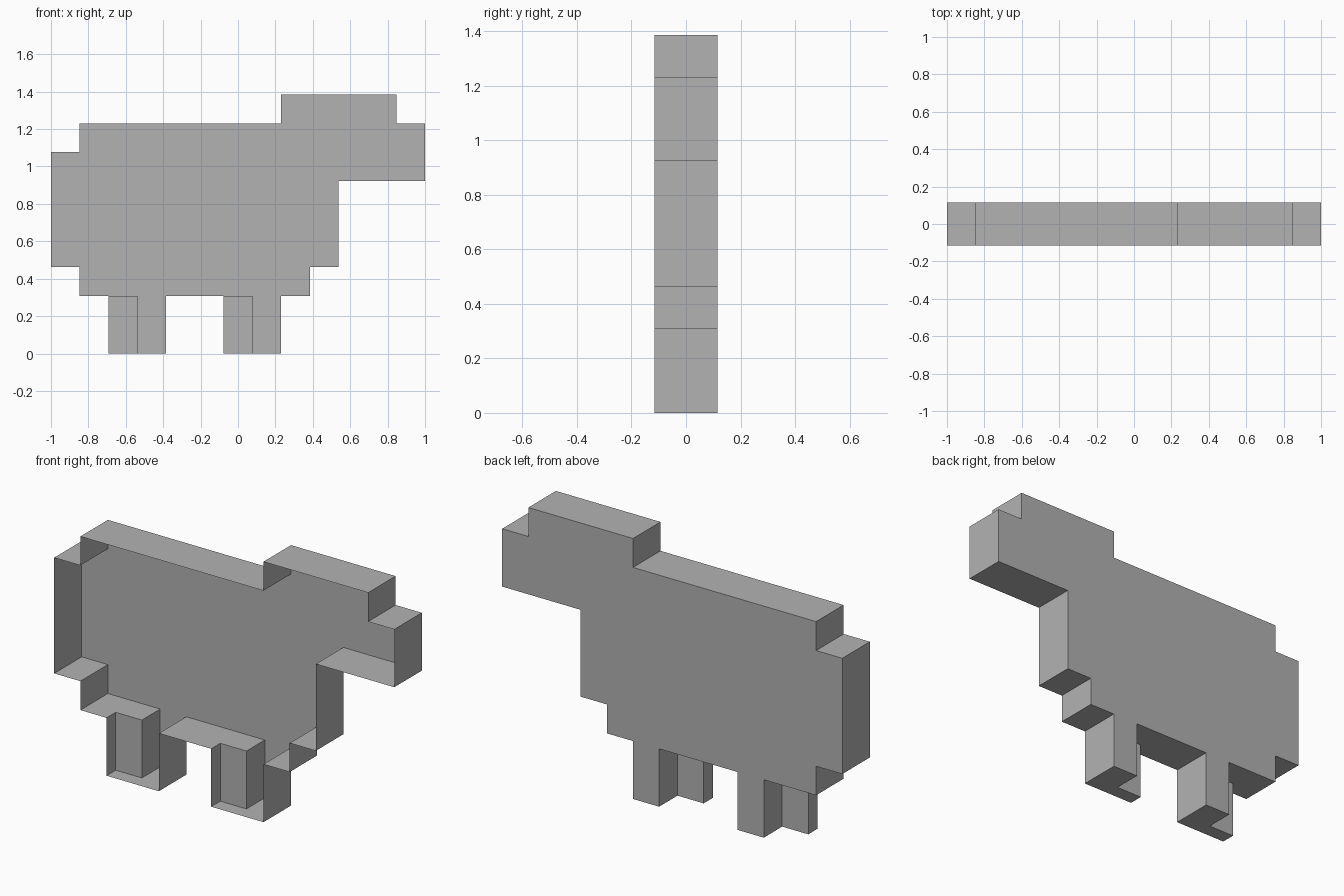
import bpy
import bmesh

cube = bpy.data.objects.get("Cube")
if cube:
    bpy.data.objects.remove(cube, do_unlink=True)

U = 2 / 13                          # one block unit
FRONT, MID, BACK = -0.75, -0.25, 0.75

grey = bpy.data.materials.new("plain grey")
grey.use_nodes = True
grey.diffuse_color = (0.448, 0.448, 0.448, 1)
grey.node_tree.nodes["Principled BSDF"].inputs["Base Color"].default_value = grey.diffuse_color


def build(name, faces):
    """Join faces given in block units into one shell, underside facing down."""
    bm = bmesh.new()
    for pts in faces:
        bm.faces.new([bm.verts.new(((x - 6.5) * U, y * U, z * U)) for x, y, z in pts])
    bmesh.ops.remove_doubles(bm, verts=bm.verts, dist=0.001)
    bmesh.ops.recalc_face_normals(bm, faces=bm.faces)
    bm.normal_update()
    lowest = min(bm.faces, key=lambda f: f.calc_center_median().z)
    if lowest.normal.z > 0:
        bmesh.ops.reverse_faces(bm, faces=bm.faces)
    mesh = bpy.data.meshes.new(name)
    bm.to_mesh(mesh)
    bm.free()
    mesh.materials.append(grey)
    obj = bpy.data.objects.new(name, mesh)
    bpy.context.collection.objects.link(obj)


# Body: stepped back panel with a rim, open at the front
outline = [(9, 2), (9, 3), (10, 3), (10, 6), (13, 6), (13, 8), (12, 8), (12, 9),
           (8, 9), (8, 8), (1, 8), (1, 7), (0, 7), (0, 3), (1, 3), (1, 2)]
belly_line = [(3, 2), (4, 2), (7, 2), (8, 2)]
faces = [[(x, BACK, z) for x, z in outline + belly_line]]
for (x1, z1), (x2, z2) in zip(outline, outline[1:]):
    faces.append([(x1, FRONT, z1), (x2, FRONT, z2), (x2, BACK, z2), (x1, BACK, z1)])

# Belly: pieces around the leg openings
for start, leg in ((1, 2), (4, 6)):
    plan = [(start, FRONT), (leg, FRONT), (leg, MID), (leg + 1, MID),
            (leg + 1, BACK), (start, BACK)]
    faces.append([(x, y, 2) for x, y in plan])
faces.append([(8, FRONT, 2), (9, FRONT, 2), (9, BACK, 2), (8, BACK, 2)])
build("body", faces)

# Legs: L-shaped in plan, open at the front and top
for name, a in (("rear_legs", 2), ("front_legs", 6)):
    plan = [(a, FRONT), (a, MID), (a + 1, MID), (a + 1, BACK), (a + 2, BACK), (a + 2, FRONT)]
    faces = [[(x, y, 0) for x, y in plan]]
    for (x1, y1), (x2, y2) in zip(plan, plan[1:]):
        faces.append([(x1, y1, 0), (x2, y2, 0), (x2, y2, 2), (x1, y1, 2)])
    build(name, faces)
